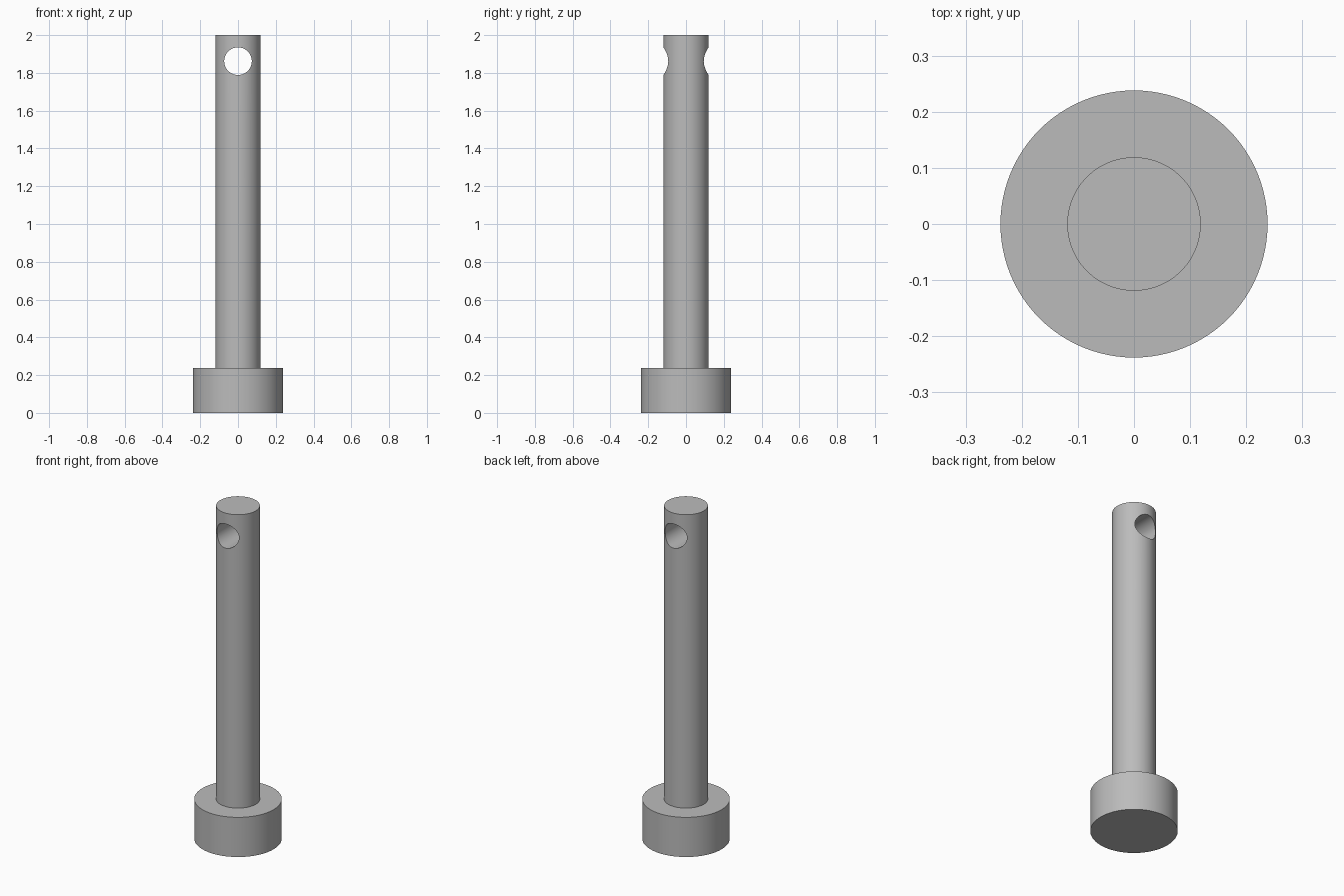
import bpy
import bmesh
import math
from mathutils import Matrix

default = bpy.data.objects.get("Cube")
if default:
    bpy.data.objects.remove(default, do_unlink=True)

SEGMENTS = 96
HEAD_RADIUS, HEAD_HEIGHT = 0.238, 0.238
SHAFT_RADIUS, TOTAL_HEIGHT = 0.119, 2.0
HOLE_RADIUS, HOLE_HEIGHT = 0.073, 1.862

# Plain grey steel
steel = bpy.data.materials.new("grey_steel")
steel.use_nodes = True
colour = (0.5, 0.5, 0.5, 1)
steel.diffuse_color = colour
steel.node_tree.nodes["Principled BSDF"].inputs["Base Color"].default_value = colour


def add_object(name, bm):
    bmesh.ops.recalc_face_normals(bm, faces=bm.faces)
    mesh = bpy.data.meshes.new(name)
    bm.to_mesh(mesh)
    bm.free()
    mesh.materials.append(steel)
    obj = bpy.data.objects.new(name, mesh)
    bpy.context.collection.objects.link(obj)
    return obj


# Stepped pin: wide round head at the bottom, slim shaft above
bm = bmesh.new()
disc = bmesh.ops.create_circle(bm, cap_ends=True, segments=SEGMENTS, radius=HEAD_RADIUS)
base = disc["verts"][0].link_faces[0]


def extrude_up(face, height, keep):
    result = bmesh.ops.extrude_face_region(bm, geom=[face], use_keep_orig=keep)["geom"]
    verts = [g for g in result if isinstance(g, bmesh.types.BMVert)]
    bmesh.ops.translate(bm, verts=verts, vec=(0, 0, height))
    return next(g for g in result if isinstance(g, bmesh.types.BMFace))


head_top = extrude_up(base, HEAD_HEIGHT, True)
bmesh.ops.inset_region(bm, faces=[head_top], thickness=HEAD_RADIUS - SHAFT_RADIUS,
                       use_even_offset=True)
for v in head_top.verts:
    scale = SHAFT_RADIUS / v.co.xy.length
    v.co.x *= scale
    v.co.y *= scale
extrude_up(head_top, TOTAL_HEIGHT - HEAD_HEIGHT, False)
pin = add_object("headed_pin", bm)

# Cross hole through the shaft from front to back
bm = bmesh.new()
bmesh.ops.create_cone(bm, cap_ends=True, segments=SEGMENTS, radius1=HOLE_RADIUS,
                      radius2=HOLE_RADIUS, depth=HEAD_RADIUS * 2,
                      matrix=Matrix.Translation((0, 0, HOLE_HEIGHT))
                      @ Matrix.Rotation(math.pi / 2, 4, "X"))
cutter = add_object("hole_cutter", bm)
cutter.hide_render = True

cut = pin.modifiers.new("cross_hole", "BOOLEAN")
cut.object = cutter
cut.operation = "DIFFERENCE"
cut.solver = "EXACT"

bpy.ops.object.select_all(action="DESELECT")
pin.select_set(True)
bpy.context.view_layer.objects.active = pin
bpy.ops.object.modifier_apply(modifier=cut.name)
bpy.data.objects.remove(cutter, do_unlink=True)
bpy.ops.object.shade_smooth_by_angle(angle=math.radians(30))
